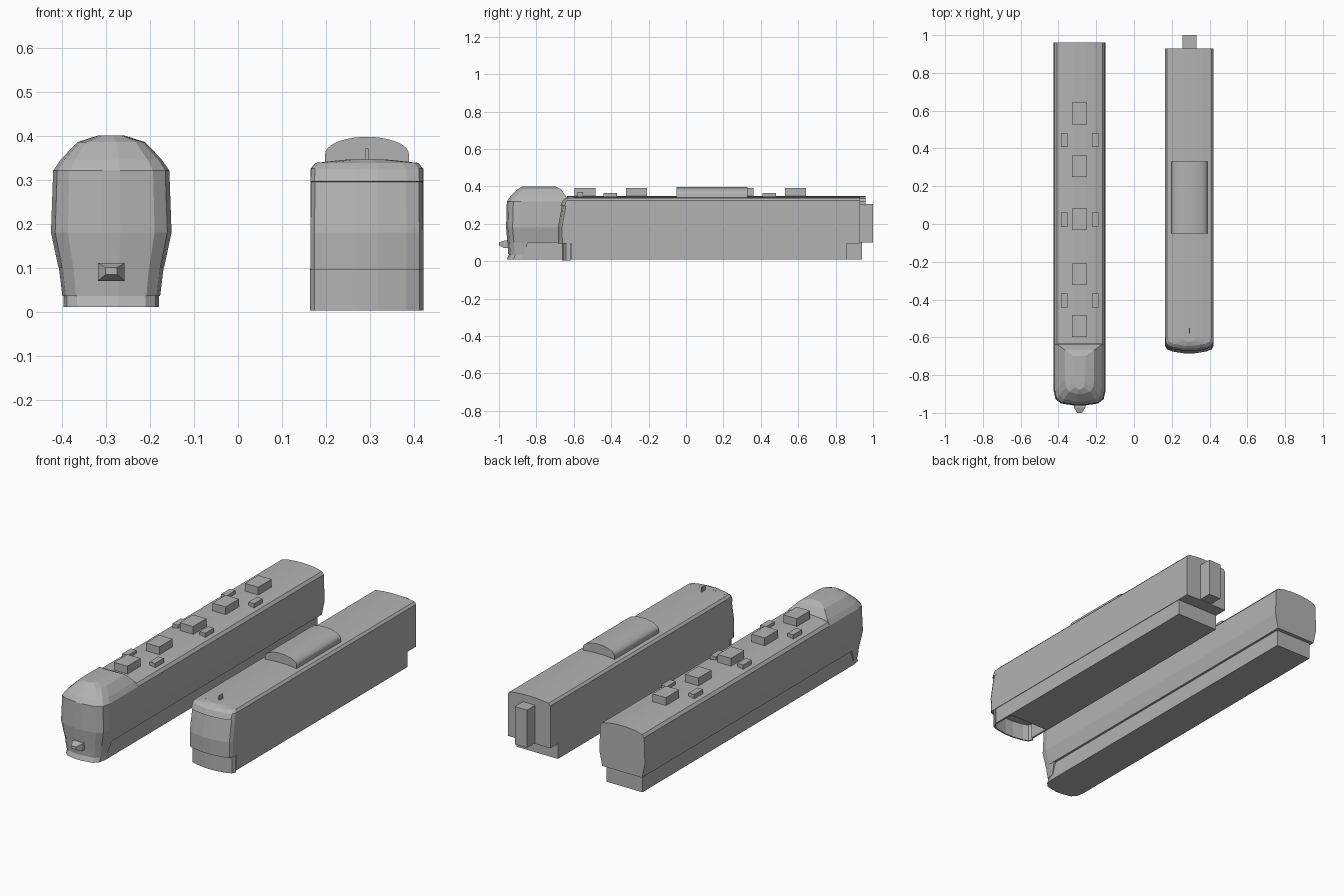
import bpy, bmesh, math
from mathutils import Vector

cube = bpy.data.objects.get("Cube")
if cube:
    bpy.data.objects.remove(cube, do_unlink=True)

grey = bpy.data.materials.new("plain_grey")
grey.use_nodes = True
colour = (0.45, 0.45, 0.45, 1)
grey.diffuse_color = colour
grey.node_tree.nodes["Principled BSDF"].inputs["Base Color"].default_value = colour

CAB_X, COACH_X = -0.288, 0.293      # centre lines of the two cars


def loft(name, rings, closed=True):
    """Skin a stack of rings; closed ones get end caps."""
    bm = bmesh.new()
    rows = [[bm.verts.new(p) for p in ring] for ring in rings]
    n = len(rows[0])
    for a, b in zip(rows, rows[1:]):
        for i in range(n if closed else n - 1):
            j = (i + 1) % n
            bm.faces.new((a[i], a[j], b[j], b[i]))
    if closed:
        bm.faces.new(rows[0])
        bm.faces.new(rows[-1])
    bmesh.ops.recalc_face_normals(bm, faces=bm.faces)
    mesh = bpy.data.meshes.new(name)
    bm.to_mesh(mesh)
    bm.free()
    mesh.materials.append(grey)
    obj = bpy.data.objects.new(name, mesh)
    bpy.context.collection.objects.link(obj)
    return obj


def box(name, x, half, y0, y1, z0, z1):
    corners = [(x - half, y0), (x + half, y0), (x + half, y1), (x - half, y1)]
    return loft(name, [[(*c, z) for c in corners] for z in (z0, z1)])


def extrude_section(name, x, half, y0, y1):
    """Mirror a right-hand half section and run it along the car."""
    ring = half + [(-w, z) for w, z in reversed(half)]
    return loft(name, [[(x + w, y, z) for w, z in ring] for y in (y0, y1)])


def plan(x, w, front, back, z, curve):
    """Plan outline with a rounded front; curve = (width share, setback)."""
    half = [(w, back)] + [(w * s, min(front + d, back)) for s, d in curve]
    return [(x + a, y, z) for a, y in half] + [(x - a, y, z) for a, y in reversed(half)]


# ---- cab car ----
cab_curve = [(1, 0.075), (0.93, 0.035), (0.72, 0.012), (0.15, 0)]
cab_rings = [(0.10, 0.120, -0.955, -0.635), (0.18, 0.137, -0.962, -0.635),
             (0.32, 0.132, -0.958, -0.635), (0.345, 0.115, -0.94, -0.64),
             (0.385, 0.077, -0.90, -0.668), (0.40, 0.03, -0.875, -0.70)]
loft("cab_nose", [plan(CAB_X, w, f, b, z, cab_curve) for z, w, f, b in cab_rings])
apron_rings = [(0.035, 0.111, -0.95, -0.87), (0.10, 0.119, -0.955, -0.845)]
loft("cab_nose_apron", [plan(CAB_X, w, f, b, z, cab_curve) for z, w, f, b in apron_rings])
plough_rings = [(0.01, 0.108, -0.958, -0.86), (0.04, 0.108, -0.945, -0.86)]
loft("cab_plough", [plan(CAB_X, w, f, b, z, cab_curve) for z, w, f, b in plough_rings])
extrude_section("cab_car_body", CAB_X,
                [(0.12, 0.10), (0.137, 0.18), (0.132, 0.32), (0.12, 0.335),
                 (0.08, 0.345), (0.03, 0.35)], -0.635, 0.96)
box("cab_car_underframe", CAB_X, 0.108, -0.88, 0.94, 0.01, 0.11)

# tapered coupler
coupler = [(-0.94, 0.03, 0.07, 0.11), (-0.972, 0.03, 0.07, 0.11), (-1.0, 0.013, 0.084, 0.1)]
loft("coupler", [[(CAB_X + sx * w, y, z) for sx, z in ((-1, lo), (1, lo), (1, hi), (-1, hi))]
                 for y, w, lo, hi in coupler])

# roof equipment
for i, y in enumerate((-0.54, -0.265, 0.025, 0.305, 0.585)):
    box(f"roof_unit_{i}", CAB_X, 0.04, y - 0.057, y + 0.057, 0.34, 0.392)
for i, y in enumerate((-0.405, 0.025, 0.445)):
    for side in (-1, 1):
        box(f"roof_vent_{i}_{'left' if side > 0 else 'right'}", CAB_X + side * 0.082,
            0.017, y - 0.037, y + 0.037, 0.33, 0.364)

# ---- coach ----
coach_curve = [(1, 0.04), (0.93, 0.022), (0.7, 0.01), (0.2, 0)]
face_rings = [(0.095, 0.128, -0.683), (0.18, 0.128, -0.685), (0.295, 0.127, -0.664),
              (0.296, 0.128, -0.672), (0.325, 0.127, -0.66), (0.338, 0.115, -0.645),
              (0.346, 0.04, -0.625)]
loft("coach_front", [plan(COACH_X, w, f, -0.6, z, coach_curve) for z, w, f in face_rings])
extrude_section("coach_body", COACH_X,
                [(0.128, 0.095), (0.128, 0.325), (0.117, 0.337), (0.07, 0.343),
                 (0.03, 0.346)], -0.6, 0.93)
box("coach_underframe", COACH_X, 0.125, -0.5, 0.86, 0.01, 0.1)
for side in (-1, 1):
    box(f"coach_side_skirt_{'left' if side > 0 else 'right'}", COACH_X + side * 0.12,
        0.005, -0.612, -0.49, 0.01, 0.1)
apron = loft("coach_front_apron",
             [plan(COACH_X, 0.125, -0.66, -0.618, z, coach_curve) for z in (0.003, 0.098)],
             closed=False)
wall = apron.modifiers.new("wall", "SOLIDIFY")
wall.thickness = 0.008
wall.offset = 0
box("rear_gangway", COACH_X, 0.037, 0.92, 1.0, 0.1, 0.305)
box("roof_fin", COACH_X, 0.003, -0.58, -0.55, 0.34, 0.37)

# arched roof pod
steps = 9
arch = [(0.095, 0.335), (0.095, 0.358)]
arch += [(0.095 * math.cos(a), 0.358 + 0.039 * math.sin(a))
         for a in (math.pi / 2 * k / steps for k in range(1, steps))]
pod = extrude_section("roof_pod", COACH_X, arch, -0.05, 0.33)
bpy.context.view_layer.objects.active = pod
pod.select_set(True)
bpy.ops.object.shade_smooth_by_angle(angle=math.radians(30))
pod.select_set(False)
